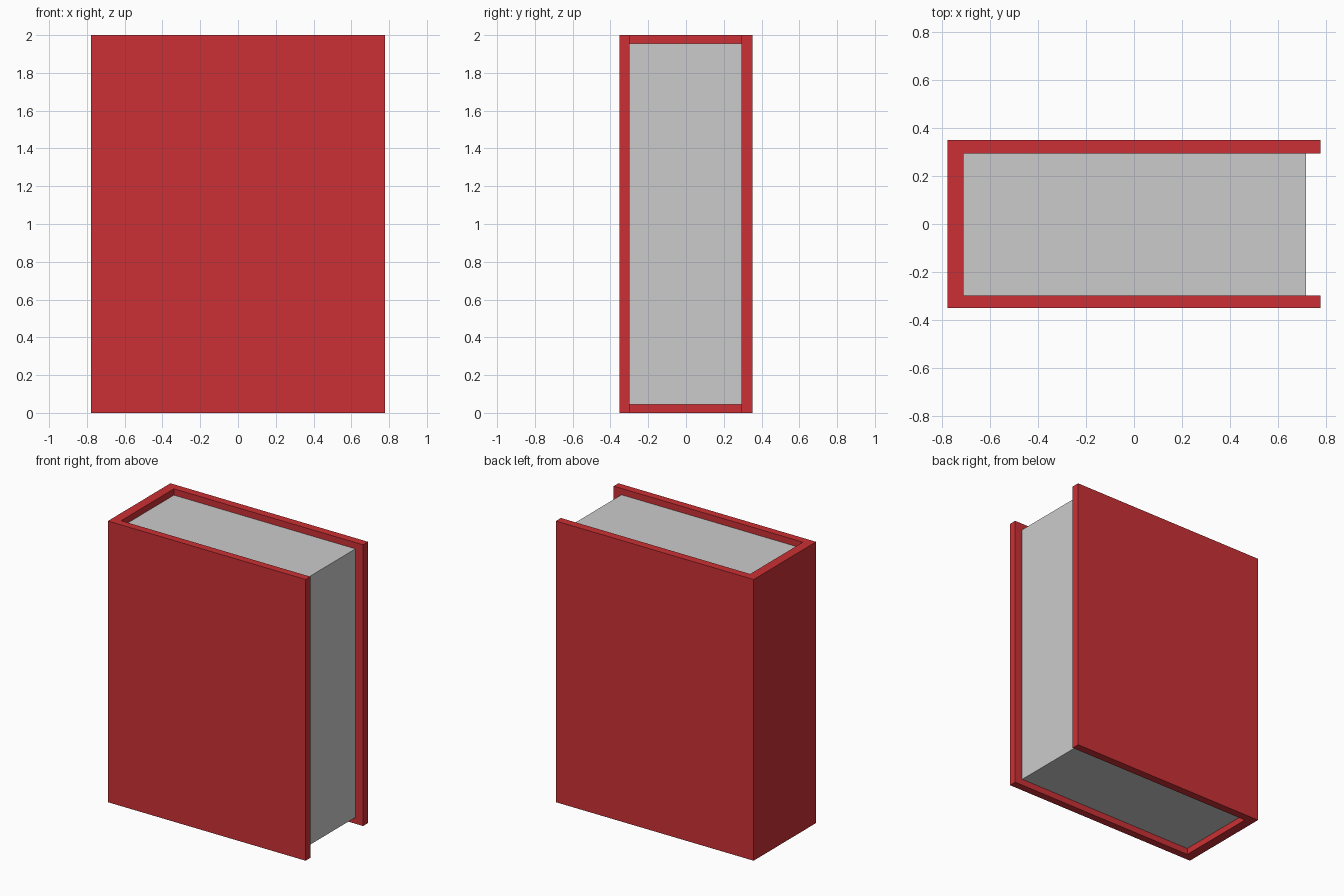
import bpy, bmesh

if "Cube" in bpy.data.objects:
    bpy.data.objects.remove(bpy.data.objects["Cube"])


def extrude_profile(name, points, z0, z1, colour=None):
    """Extrude a closed counter-clockwise xy profile from z0 to z1."""
    bm = bmesh.new()
    base = bm.faces.new([bm.verts.new((x, y, z0)) for x, y in points])
    new = bmesh.ops.extrude_face_region(bm, geom=[base], use_keep_orig=True)["geom"]
    bmesh.ops.translate(bm, vec=(0, 0, z1 - z0),
                        verts=[v for v in new if isinstance(v, bmesh.types.BMVert)])
    bmesh.ops.recalc_face_normals(bm, faces=bm.faces)
    mesh = bpy.data.meshes.new(name)
    bm.to_mesh(mesh)
    bm.free()
    obj = bpy.data.objects.new(name, mesh)
    bpy.context.collection.objects.link(obj)
    if colour:
        mat = bpy.data.materials.new(name + "_colour")
        mat.diffuse_color = colour
        mat.use_nodes = True
        mat.node_tree.nodes["Principled BSDF"].inputs["Base Color"].default_value = mat.diffuse_color
        mesh.materials.append(mat)
    return obj


HALF_W, HALF_D = 0.778, 0.351       # outer cover size
SPINE, FRONT, BACK = -0.711, -0.298, 0.295   # inner faces of the cover

# Cover: U-shaped section, two boards joined by the spine
extrude_profile("book_cover", [
    (-HALF_W, -HALF_D), (HALF_W, -HALF_D), (HALF_W, FRONT), (SPINE, FRONT),
    (SPINE, BACK), (HALF_W, BACK), (HALF_W, HALF_D), (-HALF_W, HALF_D),
], 0, 2, (0.6, 0.03, 0.035, 1))

# Page block: set in from the top, bottom and fore edge
extrude_profile("page_block", [
    (SPINE, FRONT), (0.717, FRONT), (0.717, BACK), (SPINE, BACK),
], 0.045, 1.955)
